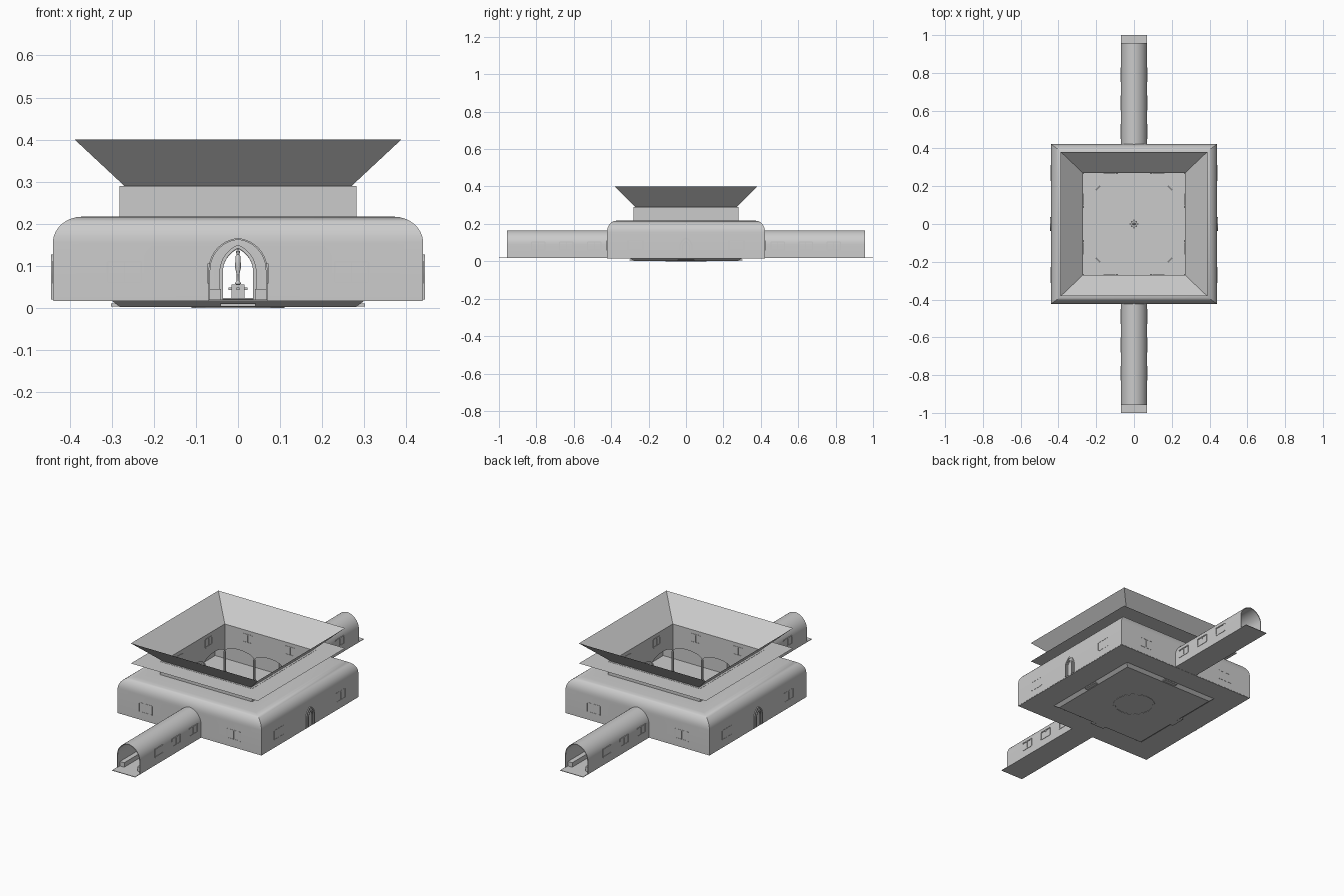
import bpy, bmesh, math
from mathutils import Matrix, Vector

if "Cube" in bpy.data.objects:
    bpy.data.objects.remove(bpy.data.objects["Cube"])

stone = bpy.data.materials.new("grey_stone")
stone.use_nodes = True
stone.diffuse_color = (0.6, 0.6, 0.6, 1)
stone.node_tree.nodes["Principled BSDF"].inputs["Base Color"].default_value = (0.6, 0.6, 0.6, 1)


def finish(name, bm, smooth=False, normals=True):
    if normals:
        bmesh.ops.recalc_face_normals(bm, faces=bm.faces)
    mesh = bpy.data.meshes.new(name)
    bm.to_mesh(mesh)
    bm.free()
    mesh.materials.append(stone)
    ob = bpy.data.objects.new(name, mesh)
    bpy.context.collection.objects.link(ob)
    if smooth:
        bpy.ops.object.select_all(action="DESELECT")
        ob.select_set(True)
        bpy.context.view_layer.objects.active = ob
        bpy.ops.object.shade_smooth_by_angle(angle=math.radians(35))
    return ob


def add_box(bm, lo, hi):
    lo, hi = Vector(lo), Vector(hi)
    bmesh.ops.create_cube(bm, size=1, matrix=Matrix.Translation((lo + hi) / 2)
                          @ Matrix.Diagonal((*(hi - lo), 1)))


def square_loft(name, profile, closed=False, smooth=False):
    """Loft rectangles given as (half x, half y, z)."""
    bm = bmesh.new()
    rings = [[bm.verts.new((sx * x, sy * y, z)) for sx, sy in ((-1, -1), (1, -1), (1, 1), (-1, 1))]
             for x, y, z in profile]
    pairs = list(zip(rings, rings[1:] + rings[:1]))
    for a, b in pairs if closed else pairs[:-1]:
        for i in range(4):
            j = (i + 1) % 4
            bm.faces.new((a[i], a[j], b[j], b[i]))
    return finish(name, bm, smooth, normals=closed)


def arch_points(w, foot, spring, apex, n=10):
    """Pointed arch outline in x and z, foot to foot."""
    h = apex - spring
    c = max(0, (h * h - w * w) / (2 * w))
    end = math.atan2(h, c)
    half = [(w, foot)] + [((w + c) * math.cos(end * i / n) - c, spring + (w + c) * math.sin(end * i / n))
                          for i in range(n)]
    return half + [(0, apex)] + [(-x, z) for x, z in reversed(half)]


def arch_band(name, w, foot, spring, apex, t, y0, y1):
    """Arch-shaped vault or frame of thickness t from y0 to y1."""
    bm = bmesh.new()
    outer = arch_points(w, foot, spring, apex)
    inner = arch_points(w - t, foot, spring, apex - t)
    rows = [[bm.verts.new((x, y, z)) for x, z in pts]
            for pts, y in ((outer, y0), (outer, y1), (inner, y1), (inner, y0))]
    for r in range(4):
        a, b = rows[r], rows[(r + 1) % 4]
        for i in range(len(a) - 1):
            bm.faces.new((a[i], a[i + 1], b[i + 1], b[i]))
    for i in (0, -1):
        bm.faces.new([row[i] for row in rows])
    return finish(name, bm, True)


def add_window(bm, x, y, z, w, h, face_x, depth, bar=0.006):
    """Frame with mullions on a wall facing x or y."""
    def piece(u0, u1, z0, z1):
        if face_x:
            add_box(bm, (x - depth, y + u0, z + z0), (x + depth, y + u1, z + z1))
        else:
            add_box(bm, (x + u0, y - depth, z + z0), (x + u1, y + depth, z + z1))
    for s in (-1, 1):
        piece(s * w - bar / 2, s * w + bar / 2, -h, h)
        piece(-w, w, s * h - bar / 2, s * h + bar / 2)
    piece(-bar / 4, bar / 4, -h, h)


# Hall: rounded shoulders, open court and raised square lantern
X, Y = 0.44, 0.423
profile = [(X, Y, 0.018), (X, Y, 0.155)]
for i in range(1, 9):
    a = math.pi / 2 * i / 8
    profile.append((X - 0.07 * (1 - math.cos(a)), Y - 0.05 * (1 - math.cos(a)),
                    0.155 + 0.062 * math.sin(a)))
profile += [(0.282, 0.28, 0.217), (0.282, 0.28, 0.29), (0.27, 0.27, 0.29), (0.27, 0.27, 0.2),
            (0.37, 0.37, 0.2), (0.425, 0.408, 0.15), (0.425, 0.408, 0.018)]
hall = square_loft("hall", profile, closed=True)

# Door openings through the front and back walls
bm = bmesh.new()
face = bm.faces.new([bm.verts.new((x, -0.6, z)) for x, z in arch_points(0.036, 0.021, 0.085, 0.14)])
ext = bmesh.ops.extrude_face_region(bm, geom=[face])
bmesh.ops.translate(bm, vec=(0, 1.2, 0), verts=[v for v in ext["geom"] if isinstance(v, bmesh.types.BMVert)])
cutter = finish("door_cutter", bm)
cutter.hide_render = True
cutter.hide_set(True)
cut = hall.modifiers.new("doors", "BOOLEAN")
cut.object = cutter
cut.solver = "EXACT"
bpy.context.view_layer.objects.active = hall
hall.select_set(True)
bpy.ops.object.modifier_apply(modifier=cut.name)
bpy.ops.object.shade_smooth_by_angle(angle=math.radians(35))

# Floor and tapered foundation
bm = bmesh.new()
add_box(bm, (-0.439, -0.422, 0.016), (0.439, 0.422, 0.021))
finish("hall_floor", bm)
bm = bmesh.new()
bmesh.ops.create_cone(bm, cap_ends=True, segments=4, radius1=0.28 * math.sqrt(2),
                      radius2=0.3 * math.sqrt(2), depth=0.015,
                      matrix=Matrix.Translation((0, 0, 0.0095)) @ Matrix.Rotation(math.pi / 4, 4, "Z"))
finish("foundation", bm)

# Flared open roof and the flat eave under it
square_loft("roof_funnel", [(0.27, 0.27, 0.29), (0.388, 0.382, 0.4)])
square_loft("eave", [(0.282, 0.28, 0.289), (0.388, 0.382, 0.289)])

# Tunnels with floors, benches, windows and door frames
for name, s in (("front", -1), ("back", 1)):
    y0, y1 = sorted((s * 0.42, s * 0.957))
    arch_band(name + "_tunnel", 0.07, 0.019, 0.09, 0.166, 0.004, y0, y1)
    bm = bmesh.new()
    add_box(bm, (-0.07, min(s * 0.42, s), 0.017), (0.07, max(s * 0.42, s), 0.02))
    finish(name + "_tunnel_floor", bm)
    bm = bmesh.new()
    for side in (-1, 1):
        xs = sorted((side * 0.04, side * 0.066))
        add_box(bm, (xs[0], y0 + 0.02, 0.02), (xs[1], y1 - 0.02, 0.045))
    finish(name + "_tunnel_benches", bm)
    bm = bmesh.new()
    for side in (-1, 1):
        for y in (0.49, 0.64, 0.79):
            add_window(bm, side * 0.069, s * y, 0.082, 0.036, 0.021, True, 0.003)
    finish(name + "_tunnel_windows", bm)
    arch_band(name + "_door_frame", 0.044, 0.02, 0.085, 0.15, 0.008, s * 0.425 - 0.006, s * 0.425 + 0.006)

# Blind side doors with steps
for name, s in (("left", 1), ("right", -1)):
    for part, w, top in (("outer", 0.036, 0.127), ("inner", 0.022, 0.108)):
        frame = arch_band(f"{name}_door_{part}_frame", w, 0.02, 0.075, top, 0.007, 0.436, 0.445)
        frame.rotation_euler.z = -s * math.pi / 2
bm = bmesh.new()
for s in (-1, 1):
    add_box(bm, (-0.042, s * 0.29 - 0.012, 0.004), (0.042, s * 0.29 + 0.012, 0.01))
    add_box(bm, (s * 0.29 - 0.012, -0.042, 0.004), (s * 0.29 + 0.012, 0.042, 0.01))
finish("steps", bm)

# Shallow windows on the hall and lantern
bm = bmesh.new()
for s in (-1, 1):
    for u in (-0.27, 0.27):
        add_window(bm, s * X, u, 0.085, 0.04, 0.025, True, 0.0012, 0.004)
        add_window(bm, u, s * Y, 0.085, 0.04, 0.025, False, 0.0012, 0.004)
    for u in (-0.13, 0.13):
        add_window(bm, s * 0.27, u, 0.245, 0.028, 0.022, True, 0.002)
        add_window(bm, u, s * 0.27, 0.245, 0.028, 0.022, False, 0.002)
finish("wall_windows", bm)

# Arcade of three arches on each side of the court
bm = bmesh.new()
N, R = 12, 0.27
for k in range(4):
    turn = Matrix.Rotation(k * math.pi / 2, 4, "Z")
    for c in (-0.18, 0, 0.18):
        pts = [(c - 0.09 * math.cos(math.pi * i / N), 0.135 + 0.035 * math.sin(math.pi * i / N))
               for i in range(N + 1)]
        for (xa, za), (xb, zb) in zip(pts, pts[1:]):
            quad = ((xa, za), (xb, zb), (xb, 0.205), (xa, 0.205))
            bm.faces.new([bm.verts.new(turn @ Vector((x, R, z))) for x, z in quad])
    for x in (-0.27, -0.09, 0.09):
        bmesh.ops.create_cone(bm, cap_ends=True, segments=10, radius1=0.006, radius2=0.006, depth=0.12,
                              matrix=turn @ Matrix.Translation((x, R, 0.08)))
bmesh.ops.remove_doubles(bm, verts=bm.verts, dist=0.0001)
finish("court_arcade", bm)

# Diagonal court markers
bm = bmesh.new()
for k in range(4):
    m = Matrix.Rotation(math.pi / 4 + k * math.pi / 2, 4, "Z") @ Matrix.Translation((0.27, 0, 0.03))
    bmesh.ops.create_cube(bm, size=1, matrix=m @ Matrix.Diagonal((0.006, 0.03, 0.02, 1)))
finish("court_markers", bm)


def lathe(name, profile, segments, smooth):
    bm = bmesh.new()
    vs = [bm.verts.new((r, 0, z)) for r, z in profile]
    es = [bm.edges.new(p) for p in zip(vs, vs[1:])]
    bmesh.ops.spin(bm, geom=vs + es, cent=(0, 0, 0), axis=(0, 0, 1), angle=math.tau, steps=segments)
    bmesh.ops.remove_doubles(bm, verts=bm.verts, dist=0.0001)
    return finish(name, bm, smooth)


# Fountain: basin rim, pedestal, spouts and slim figure
lathe("basin_rim", [(0.1, 0), (0.11, 0), (0.11, 0.024), (0.1, 0.024), (0.1, 0)], 16, False)
bm = bmesh.new()
add_box(bm, (-0.015, -0.015, 0.02), (0.015, 0.015, 0.056))
add_box(bm, (-0.023, -0.003, 0.043), (0.023, 0.003, 0.049))
add_box(bm, (-0.003, -0.023, 0.043), (0.003, 0.023, 0.049))
finish("fountain_pedestal", bm)
lathe("fountain_figure", [(0, 0.055), (0.008, 0.057), (0.003, 0.065), (0.003, 0.08), (0.007, 0.095),
                          (0.006, 0.122), (0.003, 0.127), (0.005, 0.134), (0, 0.141)], 10, True)
